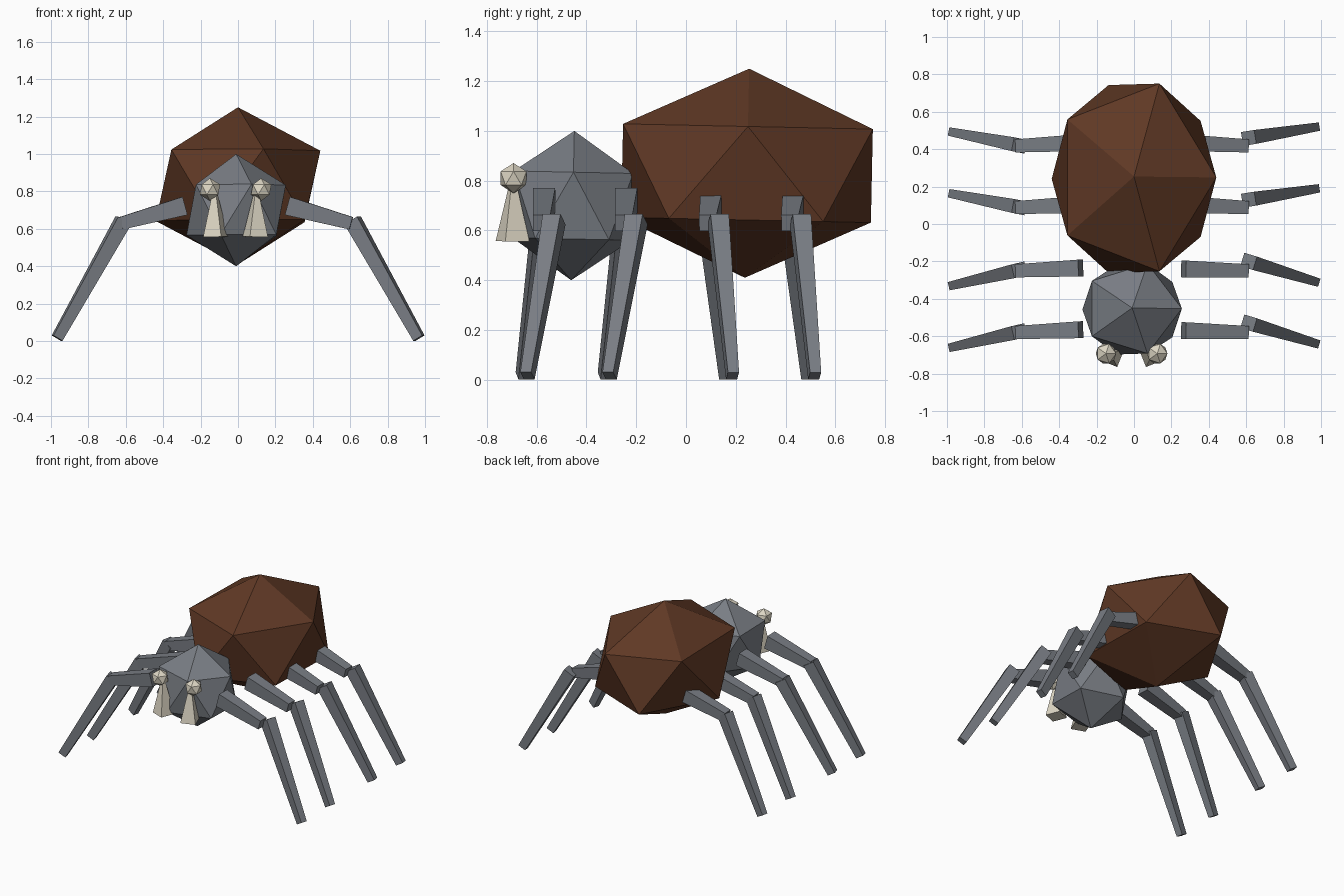
import bpy
import bmesh
from math import radians
from mathutils import Vector, Matrix

if "Cube" in bpy.data.objects:
    bpy.data.objects.remove(bpy.data.objects["Cube"])


def make_material(name, rgb):
    mat = bpy.data.materials.new(name)
    mat.use_nodes = True
    mat.diffuse_color = (*rgb, 1)
    mat.node_tree.nodes["Principled BSDF"].inputs["Base Color"].default_value = (*rgb, 1)
    return mat


brown = make_material("dark brown", (0.115, 0.04, 0.018))
grey = make_material("slate grey", (0.19, 0.205, 0.23))
cream = make_material("cream", (0.72, 0.67, 0.55))


def finish(name, bm, mat):
    bmesh.ops.recalc_face_normals(bm, faces=bm.faces)
    mesh = bpy.data.meshes.new(name)
    bm.to_mesh(mesh)
    bm.free()
    mesh.materials.append(mat)
    obj = bpy.data.objects.new(name, mesh)
    bpy.context.collection.objects.link(obj)
    return obj


def gem(name, center, scale, mat, tilt=0.0):
    """Twenty-sided ball, stretched and tipped about x."""
    bm = bmesh.new()
    bmesh.ops.create_icosphere(bm, subdivisions=1, radius=1)
    obj = finish(name, bm, mat)
    obj.location = center
    obj.scale = scale
    obj.rotation_euler.x = radians(tilt)
    return obj


def tapered_bar(name, start, end, start_size, end_size, mat):
    """Square bar from start to end; sizes are (width, height)."""
    start, end = Vector(start), Vector(end)
    axis = (end - start).normalized()
    side = axis.cross(Vector((0, 0, 1)))
    side = side.normalized() if side.length > 0.01 else Vector((1, 0, 0))
    up = side.cross(axis)
    bm = bmesh.new()
    bmesh.ops.create_cube(bm, size=1)
    for v in bm.verts:
        point, (w, h) = (end, end_size) if v.co.z > 0 else (start, start_size)
        v.co = point + side * v.co.x * w + up * v.co.y * h
    return finish(name, bm, mat)


# Body
gem("abdomen", (0, 0.245, 0.83), (0.492, 0.59, 0.42), brown, -1.2)
gem("head", (-0.01, -0.455, 0.7), (0.297, 0.282, 0.3), grey, -1.2)

# Eyes and fangs
for label, s in (("left", 1), ("right", -1)):
    x = -0.013 + 0.137 * s
    gem(label + "_eye", (x, -0.693, 0.81), (0.061,) * 3, cream)
    fang_x = -0.013 + 0.106 * s
    tapered_bar(label + "_fang", (fang_x, -0.697, 0.557), (fang_x + 0.005 * s, -0.695, 0.8),
                (0.104, 0.104), (0.018, 0.018), cream)

# Legs: each pair has (hip y, knee y, shin top y, foot y) on the two sides
front = {"left": (-0.57, -0.58, -0.53, -0.637), "right": (-0.565, -0.58, -0.575, -0.657)}
rear = {"left": (0.105, 0.088, 0.13, 0.187), "right": (0.105, 0.088, 0.09, 0.16)}
PAIR_GAP = 0.33
rows = (("front", front, 0), ("front_middle", front, PAIR_GAP),
        ("rear_middle", rear, 0), ("rear", rear, PAIR_GAP))
for row, layout, shift in rows:
    for label, s in (("left", 1), ("right", -1)):
        hip, knee, shin, foot = (y + shift for y in layout[label])
        offset = -0.01  # the leg set sits slightly to the right
        tapered_bar(f"{row}_{label}_thigh", (0.275 * s + offset, hip, 0.723),
                    (0.615 * s + offset, knee, 0.63), (0.09, 0.1), (0.07, 0.068), grey)
        tapered_bar(f"{row}_{label}_shin", (0.613 * s, shin, 0.645),
                    (0.967 * s, foot, 0.016), (0.075, 0.082), (0.045, 0.057), grey)
